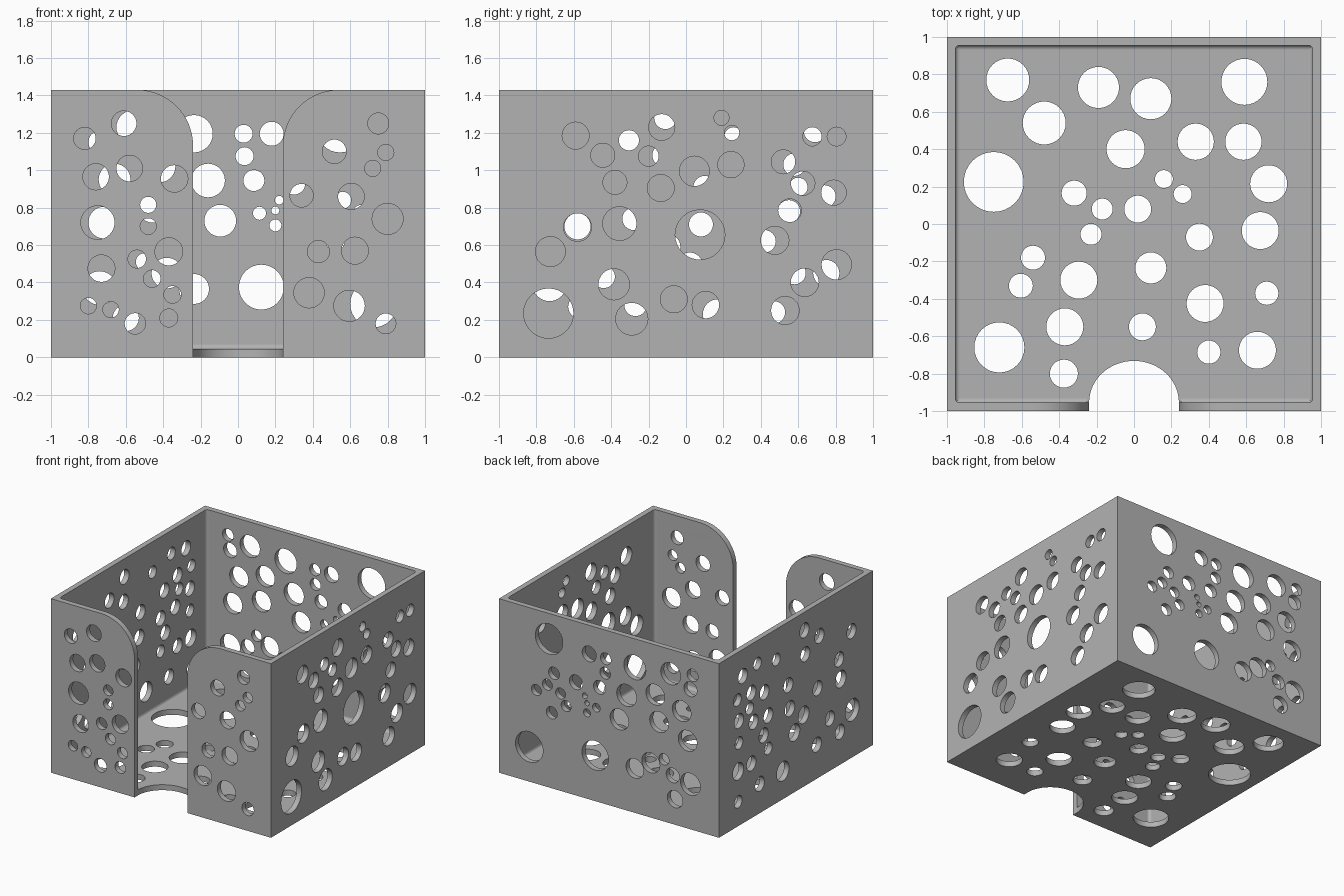
import bpy, bmesh, math
from mathutils import Vector, Matrix

if "Cube" in bpy.data.objects:
    bpy.data.objects.remove(bpy.data.objects["Cube"])

H, T = 1.43, 0.045          # box height, wall thickness
X, Y, Z = Vector((1, 0, 0)), Vector((0, 1, 0)), Vector((0, 0, 1))

grey = bpy.data.materials.new("plain grey")
grey.diffuse_color = (0.45, 0.45, 0.45, 1)
grey.use_nodes = True
grey.node_tree.nodes["Principled BSDF"].inputs["Base Color"].default_value = grey.diffuse_color


def to_object(name, bm):
    bmesh.ops.remove_doubles(bm, verts=bm.verts, dist=1e-5)
    bmesh.ops.recalc_face_normals(bm, faces=bm.faces)
    me = bpy.data.meshes.new(name)
    bm.to_mesh(me)
    bm.free()
    me.materials.append(grey)
    ob = bpy.data.objects.new(name, me)
    bpy.context.collection.objects.link(ob)


def panel(name, outline, holes, centre, across, up):
    """Flat plate of thickness T with round holes, from a filled 2D curve."""
    cu = bpy.data.curves.new(name, 'CURVE')
    cu.dimensions, cu.fill_mode, cu.extrude = '2D', 'BOTH', T / 2
    loops, placed = [outline], []
    for u, v, r in holes:
        u, v, r = u / 100, v / 100, r / 100
        # keep a thin web between neighbouring holes
        r = min([r] + [math.hypot(u - a, v - b) - c - 0.006 for a, b, c in placed])
        if r < 0.012:
            continue
        placed.append((u, v, r))
        loops.append([(u + r * math.cos(math.tau * i / 32), v + r * math.sin(math.tau * i / 32))
                      for i in range(32)])
    for loop in loops:
        sp = cu.splines.new('POLY')
        sp.points.add(len(loop) - 1)
        for p, (u, v) in zip(sp.points, loop):
            p.co = (u, v, 0, 1)
        sp.use_cyclic_u = True
    helper = bpy.data.objects.new(name + "_curve", cu)
    bpy.context.collection.objects.link(helper)
    bpy.context.view_layer.update()
    me = bpy.data.meshes.new_from_object(
        helper.evaluated_get(bpy.context.evaluated_depsgraph_get()))
    bm = bmesh.new()
    bm.from_mesh(me)
    basis = Matrix((across, up, across.cross(up))).transposed().to_4x4()
    bm.transform(Matrix.Translation(centre) @ basis)
    bpy.data.objects.remove(helper)
    bpy.data.curves.remove(cu)
    bpy.data.meshes.remove(me)
    to_object(name, bm)


def fillet(name, corner, a, b, push, r=0.022):
    """Concave fillet strip in the corner between directions a and b."""
    bm = bmesh.new()
    arc = [math.pi / 2 * i / 4 for i in range(5)]
    pts = [corner] + [corner + a * r * (1 - math.sin(t)) + b * r * (1 - math.cos(t)) for t in arc]
    face = bm.faces.new([bm.verts.new(p) for p in pts])
    new = bmesh.ops.extrude_face_region(bm, geom=[face])["geom"]
    bmesh.ops.translate(bm, vec=push, verts=[g for g in new if isinstance(g, bmesh.types.BMVert)])
    to_object(name, bm)


# Round holes per panel: (across, up, radius) in hundredths
front_holes = [
    (-61, 125, 6.7), (-82, 117, 5.9), (-58, 101, 7), (-76, 96.5, 7), (-34, 95.5, 7.2),
    (-75, 72, 9), (-48, 81.5, 4.3), (-48, 70, 4.3), (-54, 52.5, 4.8), (-37, 56.5, 7.4),
    (-73, 47.5, 7.2), (-46, 42, 4.6), (-35, 33.5, 4.6), (-80, 27.5, 4.3), (-68, 25.5, 4.3),
    (-55, 18, 5.6), (-37, 21, 4.8), (75, 125, 5.6), (79, 109.5, 4.3), (72, 101, 4.3),
    (51.5, 110, 6.4), (34, 86.5, 6.2), (60.5, 86, 7), (80, 74, 8.3), (43, 56.5, 5.9),
    (62.5, 57, 7.2), (38, 34.5, 8.1), (59.5, 27.5, 8.3), (79, 18, 5.4)]
back_holes = [
    (-23.5, 119.5, 10), (3, 119.5, 4.8), (18, 119.5, 6.4), (3.5, 107.5, 4.8), (-16, 94.5, 9),
    (8.5, 94.5, 5.6), (-9.5, 73, 8.5), (11.5, 77, 3.5), (20, 78.5, 2.1), (22, 84, 2.3),
    (20, 70.5, 3.2), (12.5, 37.5, 12), (-23.5, 36.5, 8), (54.5, 122, 12.5), (72.5, 28.5, 12.5),
    (-76, 127, 5), (-74, 115, 6), (-56, 123, 9), (-42, 102, 8.5), (-66, 95, 8.5),
    (-45.5, 80.5, 8.5), (-71.5, 72, 8.5), (-38, 45, 8.5), (-74, 37, 9), (-58, 40, 6),
    (-60, 21, 7), (-50, 51, 5), (30, 93, 6), (50, 95, 5), (56, 84, 4.5),
    (66, 77, 4.5), (44, 80, 4.5), (39, 71, 4.5), (52, 62, 5)]
right_holes = [
    (-59, 118.5, 7.2), (-44.5, 108, 6.4), (-38, 93.5, 6.4), (-13.5, 90.5, 7.2), (-13, 123, 7),
    (-20, 107.5, 5.4), (4.5, 99.5, 8), (24, 103, 7), (19, 128, 4), (24.5, 120, 4),
    (52, 104.5, 6.4), (62.5, 93, 6.4), (80.5, 118, 5), (79, 88, 6.7), (55.5, 78.5, 6.2),
    (47.5, 62.5, 7.5), (80.5, 49.5, 8), (63.5, 40, 7.5), (53, 25, 7.5), (10.5, 28, 7.2),
    (-6.5, 31, 7.2), (-29, 20.5, 8.6), (-38.5, 39, 8.3), (-35.5, 71.5, 9), (-72.5, 56.5, 8),
    (-58, 69.5, 7.5), (-73.5, 23.5, 13.3), (7.5, 65.5, 13.3), (-30.5, 116, 5.4), (67.5, 118, 5)]
left_holes = [
    (69, 121, 6), (50, 124, 5), (-11, 128, 6), (-30.5, 116, 6), (-72, 104, 6),
    (76, 104, 5), (58, 103, 6), (41, 97, 6), (25.5, 118, 5), (10, 91, 6),
    (-12, 108, 6), (-56, 87, 6), (74, 86, 6), (60, 91, 5), (55, 78, 6),
    (8, 71, 6.4), (36, 76, 6), (-28, 74, 6), (-58, 70, 7), (-10, 59, 7),
    (2, 49, 7), (42, 62, 6), (74, 68, 5), (75, 45, 7), (58, 45, 6),
    (36, 49, 5), (-73, 39, 9), (-44, 43, 6), (-57, 27, 6), (-27, 28, 6),
    (17, 23, 8), (47, 24, 6), (75, 20, 5)]
floor_holes = [
    (-67.5, 77, 11.5), (-19, 73, 11), (9, 67, 11), (59, 76, 12.3), (-48, 54, 11.5),
    (-4.5, 40, 10.2), (33, 44, 9.7), (58.5, 44, 9.7), (72, 21.5, 9.9), (-75, 22.5, 16),
    (-32, 16.5, 6.7), (-17, 8, 5.6), (2, 8, 7.2), (-23, -5.5, 5.6), (16, 24, 4.8),
    (26, 16, 4.8), (35, -7, 7.2), (67.5, -3.5, 9.9), (-54, -18, 6.4), (-60.5, -33, 6.4),
    (-29.5, -30, 9.9), (9, -23.5, 8.3), (38, -42.5, 9.9), (71, -37, 6.2), (-37, -55, 9.9),
    (4.5, -55, 7.2), (-72, -66, 13.4), (-37.5, -80, 7.5), (40, -68.5, 6.2), (66, -67.5, 9.9)]

IN = 1 - T                  # inner half width
MID = 1 - T / 2             # middle of a wall

# Back wall and the two side walls
panel("back_wall", [(-1, 0), (1, 0), (1, H), (-1, H)], back_holes, MID * Y, X, Z)
side = [(-IN, 0), (IN, 0), (IN, H), (-IN, H)]
panel("right_wall", side, right_holes, MID * X, Y, Z)
panel("left_wall", side, left_holes, -MID * X, Y, Z)

# Front wall halves, each with a large round corner beside the opening
arc = [(0.54 - 0.3 * math.sin(a), 1.13 + 0.3 * math.cos(a))
       for a in [math.pi / 2 * i / 16 for i in range(17)]]
half = [(0.24, 0), (1, 0), (1, H)] + arc
for s, name in ((-1, "front_wall_left"), (1, "front_wall_right")):
    panel(name, [(s * x, z) for x, z in half], [h for h in front_holes if h[0] * s > 0],
          -MID * Y, X, Z)

# Floor with a round thumb notch at the front
notch = [(-0.24 * math.cos(math.pi * i / 32), -IN + 0.223 * math.sin(math.pi * i / 32))
         for i in range(33)]
panel("floor", [(-IN, -IN)] + notch + [(IN, -IN), (IN, IN), (-IN, IN)],
      floor_holes, Z * T / 2, X, Y)

# Small fillets along the inside edges
fillet("floor_fillet_back", Vector((-IN, IN, T)), -Y, Z, 2 * IN * X)
for s in (-1, 1):
    fillet("floor_fillet_side", Vector((s * IN, -IN, T)), -s * X, Z, 2 * IN * Y)
    fillet("floor_fillet_front", Vector((s * IN, -IN, T)), Y, Z, -s * (IN - 0.25) * X)
    for t in (-1, 1):
        fillet("corner_fillet", Vector((s * IN, t * IN, T)), -s * X, -t * Y, (H - T) * Z)

# Smooth the curved walls, keep the edges sharp
bpy.ops.object.select_all(action='SELECT')
bpy.context.view_layer.objects.active = bpy.data.objects["floor"]
bpy.ops.object.shade_smooth_by_angle(angle=math.radians(30))
